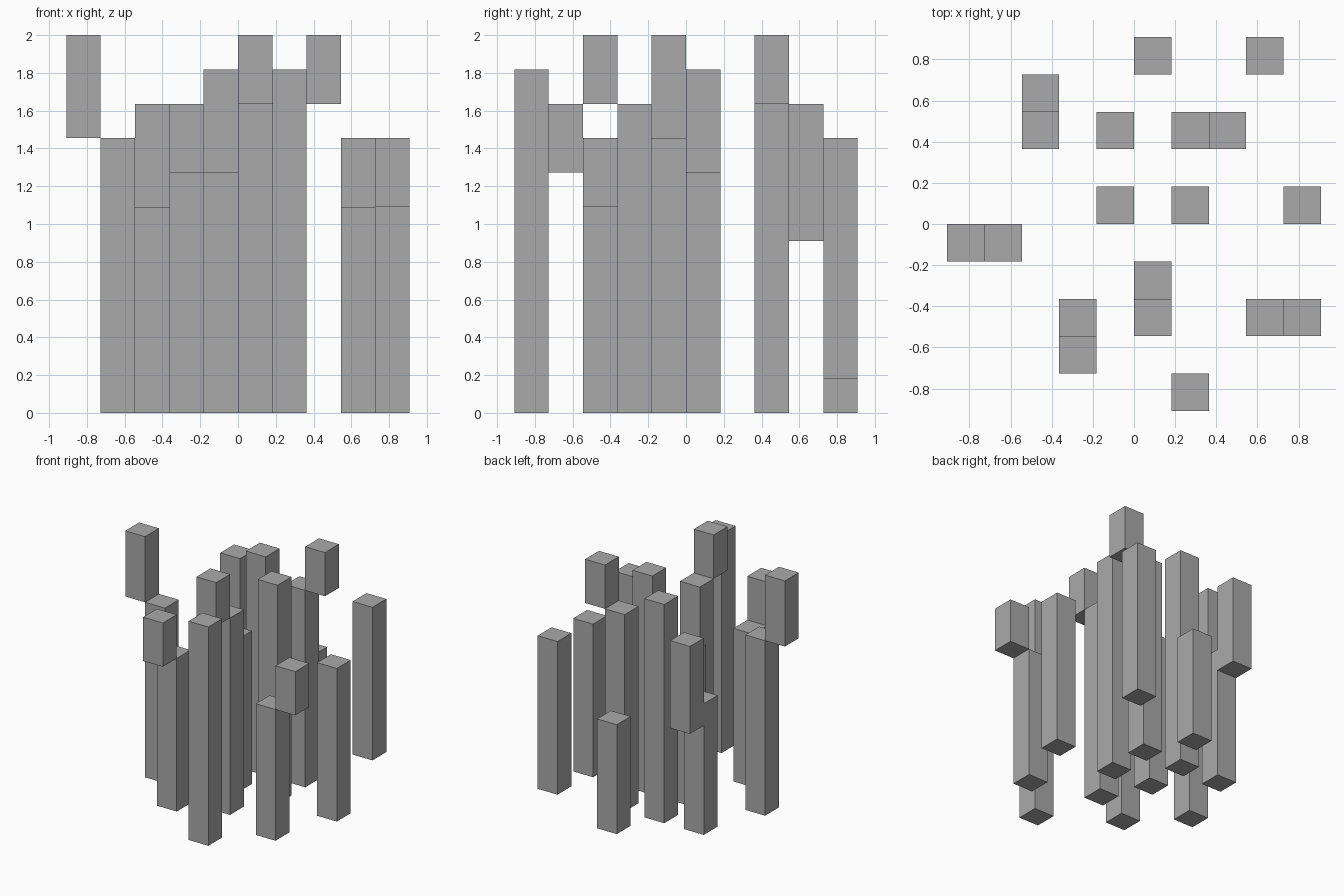
import bpy
import bmesh
from mathutils import Matrix, Vector

default_cube = bpy.data.objects.get("Cube")
if default_cube:
    bpy.data.objects.remove(default_cube, do_unlink=True)

# The whole cluster sits on a grid of eleven cells per side height
CELL = 2 / 11

grey = bpy.data.materials.new("plain_grey")
grey.use_nodes = True
grey.diffuse_color = (0.4, 0.4, 0.4, 1)
grey.node_tree.nodes["Principled BSDF"].inputs["Base Color"].default_value = grey.diffuse_color


def add_block(name, column, row, bottom, top):
    """Square upright block filling one grid cell between two levels."""
    low = Vector((column, row, bottom)) * CELL
    high = Vector((column + 1, row + 1, top)) * CELL
    mesh = bpy.data.meshes.new(name)
    bm = bmesh.new()
    placement = Matrix.Translation((low + high) / 2) @ Matrix.Diagonal((*(high - low), 1))
    bmesh.ops.create_cube(bm, size=1, matrix=placement)
    bm.to_mesh(mesh)
    bm.free()
    mesh.materials.append(grey)
    block = bpy.data.objects.new(name, mesh)
    bpy.context.collection.objects.link(block)
    return block


# Columns standing on the ground: grid column, grid row, top level
standing_columns = [
    (0, 4, 5), (-3, 2, 6), (-1, 2, 10), (1, 2, 9),
    (-1, 0, 7), (1, 0, 10), (4, 0, 7), (-4, -1, 8),
    (0, -2, 9), (-2, -3, 7), (3, -3, 6), (1, -5, 10),
]
for column, row, top in standing_columns:
    add_block("standing_column", column, row, 0, top)

# Blocks raised off the ground: grid column, grid row, bottom level, top level
raised_blocks = [
    (3, 4, 1, 8), (-3, 3, 5, 9), (2, 2, 9, 11), (-5, -1, 8, 11),
    (0, -3, 9, 11), (-2, -4, 7, 9), (4, -3, 6, 8),
]
for column, row, bottom, top in raised_blocks:
    add_block("raised_block", column, row, bottom, top)
